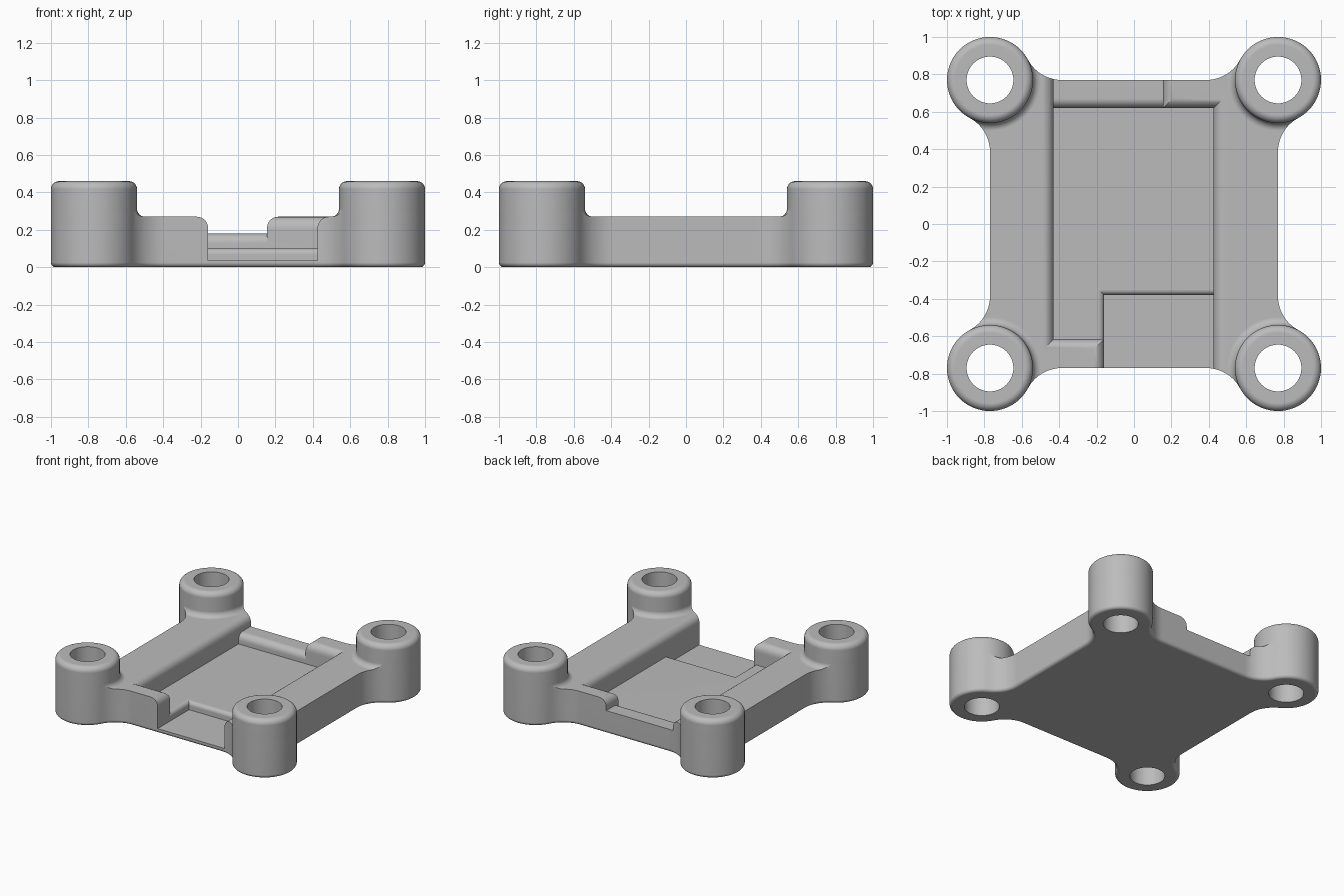
import bpy, bmesh
from math import sin, cos, pi, radians, sqrt

cube = bpy.data.objects.get("Cube")
if cube:
    bpy.data.objects.remove(cube, do_unlink=True)

POST, RAD, SIDES = 0.77, 0.23, 64        # post centre, radius, facets
TOP, HIGH = 0.27, 0.46                   # rail height, post height

grey = bpy.data.materials.new("plain grey")
grey.use_nodes = True
grey.diffuse_color = (0.5, 0.5, 0.5, 1)
grey.node_tree.nodes["Principled BSDF"].inputs["Base Color"].default_value = (0.5, 0.5, 0.5, 1)


def loft(name, loops):
    """Closed solid through stacked outlines, given as (points, z)."""
    bm = bmesh.new()
    rings = [[bm.verts.new((x, y, z)) for x, y in pts] for pts, z in loops]
    n = len(rings[0])
    for a, b in zip(rings, rings[1:]):
        for i in range(n):
            j = (i + 1) % n
            bm.faces.new((a[i], a[j], b[j], b[i]))
    bm.faces.new(rings[0][::-1])
    bm.faces.new(rings[-1])
    bmesh.ops.recalc_face_normals(bm, faces=bm.faces)
    mesh = bpy.data.meshes.new(name)
    bm.to_mesh(mesh)
    bm.free()
    mesh.materials.append(grey)
    obj = bpy.data.objects.new(name, mesh)
    bpy.context.collection.objects.link(obj)
    return obj


def offset(pts, dist, weights=None):
    """Move each edge of a counter-clockwise outline outward."""
    n = len(pts)
    weights = weights or [1] * n
    normals = []
    for i in range(n):
        (x, y), (u, v) = pts[i], pts[(i + 1) % n]
        length = sqrt((u - x) ** 2 + (v - y) ** 2)
        normals.append(((v - y) / length, (x - u) / length))
    out = []
    for i, (x, y) in enumerate(pts):
        (a, b), (c, d) = normals[i - 1], normals[i]
        p, q = dist * weights[i - 1], dist * weights[i]
        det = a * d - b * c
        if abs(det) < 1e-6:
            out.append((x + c * q, y + d * q))
        else:
            out.append((x + (p * d - q * b) / det, y + (a * q - c * p) / det))
    return out


def quarter(steps=6):
    return [pi / 2 * i / steps for i in range(steps + 1)]


def boolean(target, other, operation):
    mod = target.modifiers.new(operation, 'BOOLEAN')
    mod.operation, mod.object, mod.solver = operation, other, 'EXACT'
    bpy.context.view_layer.objects.active = target
    bpy.ops.object.modifier_apply(modifier=mod.name)
    bpy.data.objects.remove(other, do_unlink=True)


def turn(pts, quarters):
    for _ in range(quarters):
        pts = [(-y, x) for x, y in pts]
    return pts


def ring(r, cx=POST, cy=POST, ks=range(SIDES)):
    return [(cx + r * cos(2 * pi * k / SIDES), cy + r * sin(2 * pi * k / SIDES)) for k in ks]


# Plan outline: straight sides blending tangentially into round corners
sweep = 11 * 2 * pi / SIDES
blend = RAD * cos(sweep) / (1 - cos(sweep))
reach = (blend + RAD) * sin(sweep)
corner = []
for i in range(10):
    a = pi - sweep * i / 10
    corner.append((POST + blend + blend * cos(a), POST - reach + blend * sin(a)))
corner += ring(RAD, ks=range(-11, 28))
for i in range(1, 11):
    a = sweep - pi / 2 - sweep * i / 10
    corner.append((POST - reach + blend * cos(a), POST + blend + blend * sin(a)))
outline = [p for q in range(4) for p in turn(corner, q)]

# Base block with rounded bottom edge
edge = 0.025
layers = [(offset(outline, edge * (cos(a) - 1)), edge * (1 - sin(a))) for a in reversed(quarter(4))]
body = loft("mount_frame", layers + [(outline, TOP)])

# Corner posts: rounded top, hollow fillet at the foot trimmed to the outline
soft = 0.042
profile = [(RAD + soft, 0.2)]
profile += [(RAD + soft - soft * sin(a), TOP + soft - soft * cos(a)) for a in quarter()]
profile += [(RAD - soft + soft * cos(a), HIGH - soft + soft * sin(a)) for a in quarter()]
for q in range(4):
    post = loft("post", [(turn(ring(r), q), z) for r, z in profile])
    boolean(post, loft("trim", [(outline, 0.15), (outline, 0.6)]), 'INTERSECT')
    boolean(body, post, 'UNION')


def cut(pts, z0, top, end, r=0, weights=None):
    """Cut a pocket whose upper rim is rounded by radius r."""
    loops = [(pts, z0)]
    if r:
        loops += [(offset(pts, r * (1 - cos(a)), weights), top - r + r * sin(a)) for a in quarter()]
    loops.append((loops[-1][0], end))
    cutter = loft("cutter", loops)
    cutter.hide_render = True
    boolean(body, cutter, 'DIFFERENCE')


def rect(x0, x1, y0, y1):
    return [(x0, y0), (x1, y0), (x1, y1), (x0, y1)]


# Pocket between the rails, with openings at front and back
L, R, F, B, FAR = -0.43, 0.425, -0.615, 0.62, 1.1
GAP_F, GAP_B, LIP = -0.16, 0.155, -0.38
front = [(L, F), (GAP_F, F), (GAP_F, -FAR), (R, -FAR), (R, B)]
cut(front + [(GAP_B, B), (GAP_B, FAR), (L, FAR)], 0.18, TOP, 0.6, 0.06)
# Pocket floor and rounded low back wall
cut(front + [(L, B)], 0.1, 0, 0.2)
cut(rect(L, GAP_B, 0, B), 0.11, 0.18, 0.2, 0.05, [0, 0, 1, 0])
# Lower front step with rounded lip
cut(rect(GAP_F, R, F, LIP), 0.037, 0.1, 0.12, 0.03, [0, 0, 1, 1])
cut(rect(GAP_F, R, -FAR, -0.6), 0.037, 0, 0.12)

# Screw holes
for q in range(4):
    hole = turn(ring(0.125), q)
    boolean(body, loft("hole_cutter", [(hole, -0.1), (hole, 0.6)]), 'DIFFERENCE')

# Smooth rounds, crisp edges
bpy.ops.object.select_all(action='DESELECT')
body.select_set(True)
bpy.context.view_layer.objects.active = body
bpy.ops.object.shade_smooth_by_angle(angle=radians(30))
weighted = body.modifiers.new("weighted_normals", 'WEIGHTED_NORMAL')
weighted.keep_sharp = True
